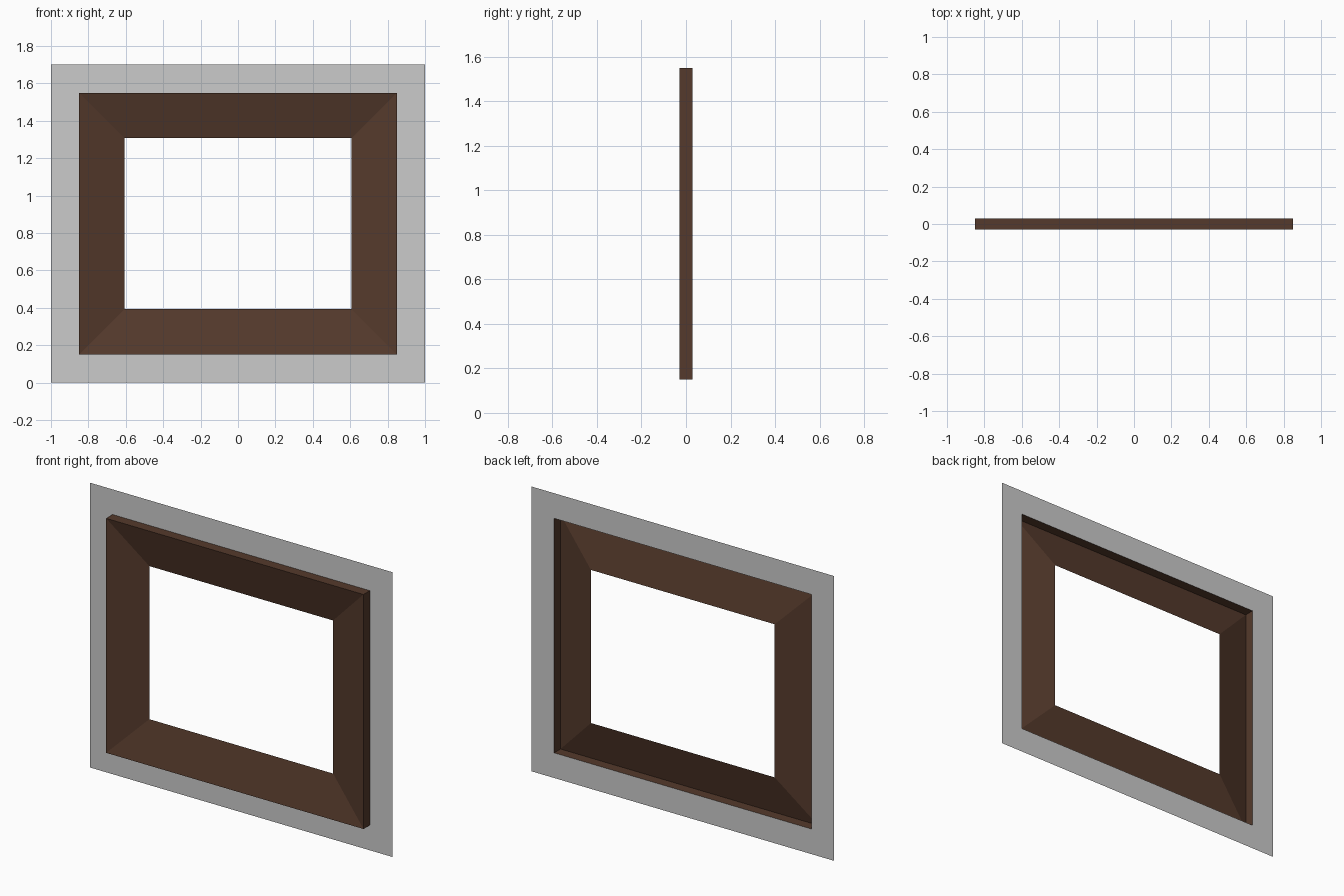
import bpy

if "Cube" in bpy.data.objects:
    bpy.data.objects.remove(bpy.data.objects["Cube"])


def material(name, rgb):
    m = bpy.data.materials.new(name)
    m.diffuse_color = (*rgb, 1)
    m.use_nodes = True
    m.node_tree.nodes["Principled BSDF"].inputs["Base Color"].default_value = m.diffuse_color
    return m


CZ = 0.85  # centre height of the opening


def loop(hx, hz, y):
    """Rectangle of four points in the x/z plane, anticlockwise from the front."""
    return [(-hx, y, CZ - hz), (hx, y, CZ - hz), (hx, y, CZ + hz), (-hx, y, CZ + hz)]


def shell(name, loops, mat):
    """Bridge successive rectangles, outermost first, with flat quads."""
    verts = [p for lp in loops for p in lp]
    faces = []
    for k in range(len(loops) - 1):
        for i in range(4):
            j = (i + 1) % 4
            faces.append((4 * k + i, 4 * k + j, 4 * k + 4 + j, 4 * k + 4 + i))
    me = bpy.data.meshes.new(name)
    me.from_pydata(verts, [], faces)
    me.materials.append(mat)
    bpy.context.collection.objects.link(bpy.data.objects.new(name, me))


wall_grey = material("wall grey", (0.6, 0.6, 0.6))
wood_brown = material("wood brown", (0.09, 0.042, 0.025))

# flat surround around the frame
shell("surround", [loop(1, 0.85, 0.03), loop(0.85, 0.70, 0.03)], wall_grey)

# hollow frame: outer wall coming forward, then a face sloping back to the opening
shell("window_frame", [loop(0.85, 0.70, 0.03), loop(0.85, 0.70, -0.03),
                       loop(0.607, 0.457, 0.03)], wood_brown)
